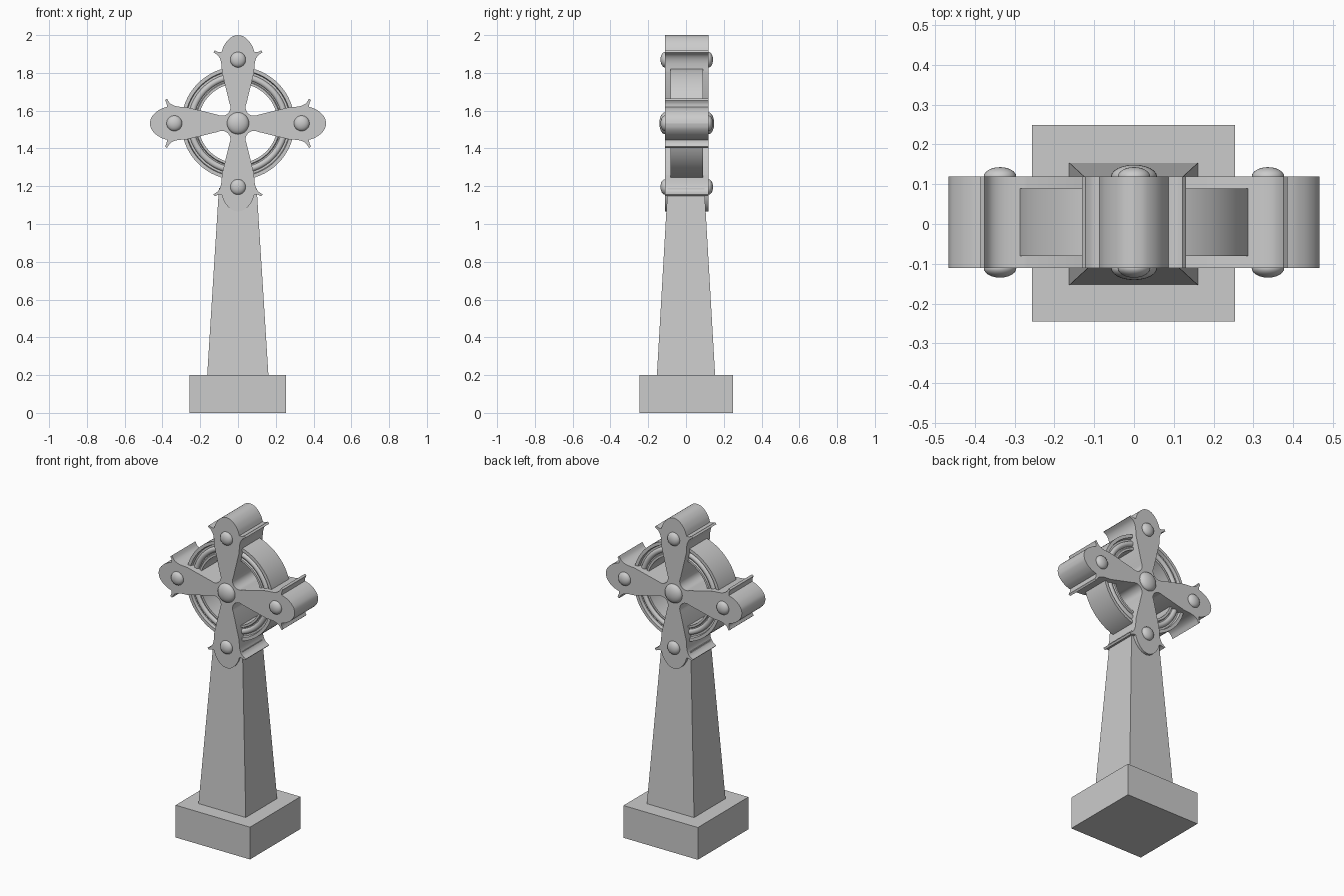
import bpy, bmesh, math

if "Cube" in bpy.data.objects:
    bpy.data.objects.remove(bpy.data.objects["Cube"])

CZ, CY = 1.533, 0.004      # centre of the cross head


def make(name, bm, smooth=True):
    bmesh.ops.recalc_face_normals(bm, faces=bm.faces)
    me = bpy.data.meshes.new(name)
    bm.to_mesh(me)
    bm.free()
    ob = bpy.data.objects.new(name, me)
    bpy.context.collection.objects.link(ob)
    bpy.ops.object.select_all(action='DESELECT')
    bpy.context.view_layer.objects.active = ob
    ob.select_set(True)
    if smooth:
        bpy.ops.object.shade_smooth_by_angle(angle=math.radians(35))
    return ob


def frustum(name, bx, by, z0, tx, ty, z1, ox=0, oy=0):
    bm = bmesh.new()
    bmesh.ops.create_cube(bm, size=2)
    for v in bm.verts:
        top = v.co.z > 0
        v.co.x = v.co.x * (tx if top else bx) + ox
        v.co.y = v.co.y * (ty if top else by) + oy
        v.co.z = z1 if top else z0
    return make(name, bm, False)


def spline(pts, n=5):
    """Smooth curve through the points (Catmull-Rom)."""
    p = [pts[0]] + pts + [pts[-1]]
    out = []
    for i in range(1, len(p) - 2):
        for k in range(n):
            t = k / n
            out.append(tuple(
                0.5 * (2 * p[i][a] + (p[i + 1][a] - p[i - 1][a]) * t
                       + (2 * p[i - 1][a] - 5 * p[i][a] + 4 * p[i + 1][a] - p[i + 2][a]) * t * t
                       + (3 * p[i][a] - p[i - 1][a] - 3 * p[i + 1][a] + p[i + 2][a]) * t ** 3)
                for a in (0, 1)))
    return out + [pts[-1]]


# plinth and tapered shaft
frustum("plinth", 0.255, 0.2475, 0, 0.255, 0.2475, 0.2, -0.001, 0.002)
frustum("shaft", 0.162, 0.154, 0.2, 0.1, 0.097, 1.19, -0.001)

# cross: half of one arm (width, distance), mirrored and turned four times
bite = [(0.085 - 0.045 * math.cos(a), 0.085 - 0.045 * math.sin(a))
        for a in [math.radians(45 - 12 * k) for k in range(7)]]
flare = spline([(0.085, 0.27), (0.09, 0.325), (0.105, 0.358), (0.131, 0.376)])
step = spline([(0.122, 0.386), (0.105, 0.378), (0.087, 0.377)], 3)
lobe = spline([(0.085, 0.384), (0.075, 0.41), (0.055, 0.439), (0.028, 0.46), (0, 0.467)])
half = bite + flare + step + lobe
arm = half + [(-w, d) for w, d in reversed(half[1:-1])]
outline = []
for q in range(4):
    c, s = round(math.cos(q * math.pi / 2)), round(math.sin(q * math.pi / 2))
    outline += [(w * c - d * s, w * s + d * c) for w, d in arm]
bm = bmesh.new()
face = bm.faces.new([bm.verts.new((x, CY - 0.115, CZ + z)) for x, z in outline])
ext = bmesh.ops.extrude_face_region(bm, geom=[face])
for v in ext["geom"]:
    if isinstance(v, bmesh.types.BMVert):
        v.co.y += 0.23
bmesh.ops.triangulate(bm, faces=[f for f in bm.faces if len(f.verts) > 4])
make("cross", bm)

# moulded ring: cross-section (radius, depth) turned about the y axis
roll = [(0.25 + 0.016 * math.cos(a), 0.066 + 0.014 * math.sin(a))
        for a in [math.pi * k / 8 for k in range(9)]]
front = [(0.3, 0.085), (0.281, 0.085), (0.277, 0.066)] + roll + \
        [(0.228, 0.066), (0.224, 0.074), (0.211, 0.074)]
section = front + [(r, -y) for r, y in reversed(front)]
N = 64
bm = bmesh.new()
rows = [[bm.verts.new((r * math.cos(2 * math.pi * i / N), CY + y,
                       CZ + r * math.sin(2 * math.pi * i / N))) for r, y in section]
        for i in range(N)]
for i in range(N):
    a, b = rows[i], rows[(i + 1) % N]
    for j in range(len(section)):
        k = (j + 1) % len(section)
        bm.faces.new((a[j], a[k], b[k], b[j]))
make("ring", bm)

# domed bosses on both faces
spots = [(0, 0, 0.058, 0.03)] + [(x, z, 0.041, 0.024) for x, z in
                                 ((0.337, 0), (-0.337, 0), (0, 0.337), (0, -0.337))]
for x, z, r, depth in spots:
    for side in (-1, 1):
        bm = bmesh.new()
        bmesh.ops.create_uvsphere(bm, u_segments=24, v_segments=16, radius=1)
        for v in bm.verts:
            v.co = (x + v.co.x * r, CY + side * 0.115 + v.co.y * depth, CZ + z + v.co.z * r)
        make("boss", bm)
